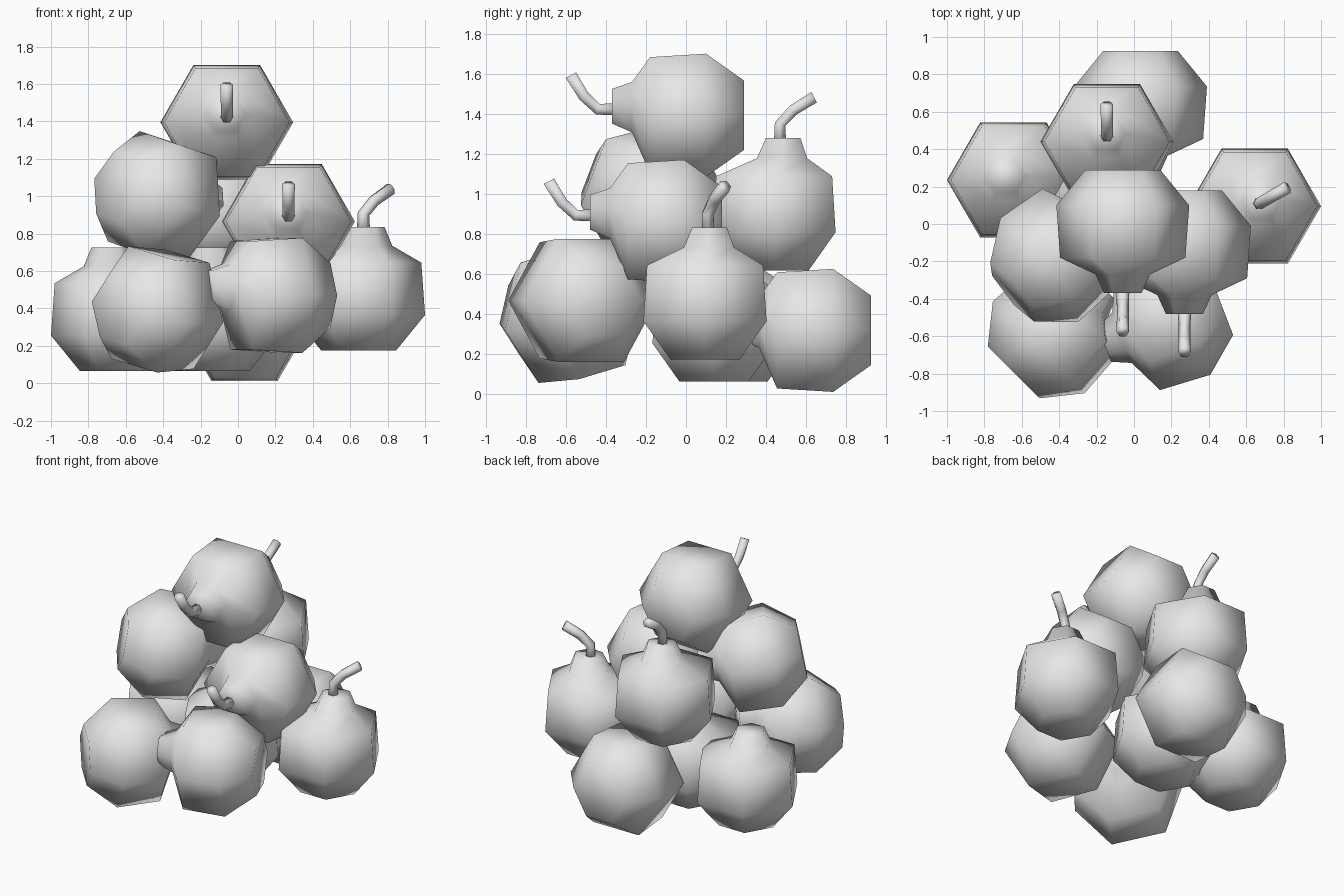
import bpy, bmesh
from math import radians, cos, sin, pi
from mathutils import Matrix, Vector

cube = bpy.data.objects.get("Cube")
if cube:
    bpy.data.objects.remove(cube, do_unlink=True)

SIDES = 6

grey = bpy.data.materials.new("plain_grey")
grey.use_nodes = True
grey.diffuse_color = (0.8, 0.8, 0.8, 1)
grey.node_tree.nodes["Principled BSDF"].inputs["Base Color"].default_value = (0.8, 0.8, 0.8, 1)

# Each ring: sideways offset, height, radius, lean in degrees
BODY = [(0, -0.33, 0.2, 0), (0, -0.14, 0.355, 0), (0, 0.14, 0.335, 0),
        (0.04, 0.23, 0.145, 0), (0.045, 0.33, 0.1, 0)]
STEM = [(0.03, 0.3, 0.036, 0), (0.03, 0.4, 0.032, 20),
        (0.095, 0.47, 0.032, 50), (0.2, 0.535, 0.034, 62)]


def loft(name, rings):
    """Six-sided skin through a stack of rings, capped at both ends."""
    bm = bmesh.new()
    loops = []
    for off, height, radius, lean in rings:
        turn = Matrix.Rotation(radians(-lean), 3, 'X')
        loop = []
        for i in range(SIDES):
            a = 2 * pi * i / SIDES
            p = turn @ Vector((radius * cos(a), radius * sin(a), 0))
            loop.append(bm.verts.new(p + Vector((0, off, height))))
        loops.append(loop)
    for low, high in zip(loops, loops[1:]):
        for i in range(SIDES):
            j = (i + 1) % SIDES
            bm.faces.new((low[i], low[j], high[j], high[i]))
    bm.faces.new(loops[0][::-1])
    bm.faces.new(loops[-1])
    for face in bm.faces:
        face.smooth = True
    mesh = bpy.data.meshes.new(name)
    bm.to_mesh(mesh)
    bm.free()
    mesh.materials.append(grey)
    return mesh


body_mesh = loft("fruit_body", BODY)
stem_mesh = loft("fruit_stem", STEM)


def place(name, mesh, matrix):
    obj = bpy.data.objects.new(name, mesh)
    bpy.context.collection.objects.link(obj)
    obj.matrix_world = matrix


# Name, centre, (spin about own axis, tilt, yaw), has a stem
FRUITS = [
    ("top_fruit", (-0.06, -0.04, 1.395), (0, 90, 0), True),
    ("middle_front_fruit", (0.27, -0.15, 0.865), (0, 90, 0), True),
    ("left_fruit", (0.645, 0.095, 0.505), (-60, 0, 0), True),
    ("middle_back_fruit", (-0.145, 0.44, 0.95), (0, 0, 0), True),
    ("right_fruit", (-0.645, 0.235, 0.395), (60, 0, 0), False),
    ("bottom_back_fruit", (0.035, 0.595, 0.32), (0, 90, 0), False),
    ("bottom_centre_fruit", (-0.14, 0.14, 0.395), (0, 0, 0), False),
    ("bottom_front_left_fruit", (0.15, -0.525, 0.47), (0, 90, -69), False),
    ("bottom_front_right_fruit", (-0.41, -0.56, 0.395), (12, 90, 135), False),
    ("middle_right_fruit", (-0.4, -0.16, 0.99), (12, 101, 129), False),
]

for name, centre, (spin, tilt, yaw), has_stem in FRUITS:
    matrix = (Matrix.Translation(centre)
              @ Matrix.Rotation(radians(yaw), 4, 'Z')
              @ Matrix.Rotation(radians(tilt), 4, 'X')
              @ Matrix.Rotation(radians(spin), 4, 'Z'))
    place(name, body_mesh, matrix)
    if has_stem:
        place(name + "_stem", stem_mesh, matrix)
